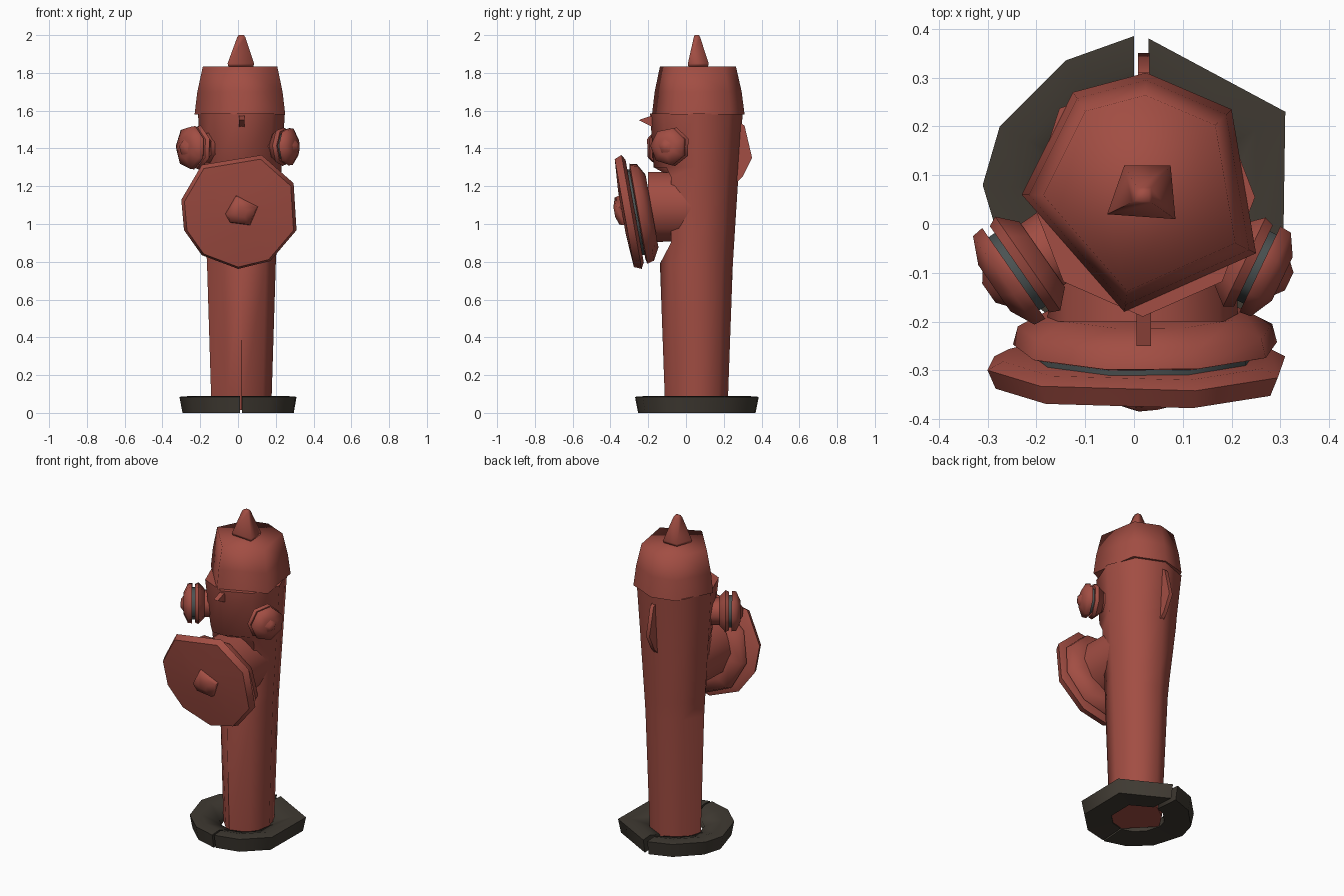
import bpy, bmesh, math
from mathutils import Vector

cube = bpy.data.objects.get("Cube")
if cube:
    bpy.data.objects.remove(cube, do_unlink=True)


def material(name, rgb):
    m = bpy.data.materials.new(name)
    m.use_nodes = True
    m.diffuse_color = (*rgb, 1)
    m.node_tree.nodes["Principled BSDF"].inputs["Base Color"].default_value = (*rgb, 1)
    return m


RED = material("weathered red", (0.36, 0.075, 0.056))
DARK = material("dark base", (0.05, 0.042, 0.032))
GREY = material("gasket grey", (0.07, 0.085, 0.085))


def loft(name, rings, mat, smooth=60):
    """Skin matching rings, cap both ends, smooth below the given angle."""
    bm = bmesh.new()
    rows = [[bm.verts.new(p) for p in ring] for ring in rings]
    n = len(rows[0])
    bm.faces.new(rows[0])
    bm.faces.new(rows[-1])
    for a, b in zip(rows, rows[1:]):
        for i in range(n):
            j = (i + 1) % n
            bm.faces.new((a[i], a[j], b[j], b[i]))
    bmesh.ops.recalc_face_normals(bm, faces=bm.faces)
    mesh = bpy.data.meshes.new(name)
    bm.to_mesh(mesh)
    bm.free()
    mesh.materials.append(mat)
    mesh.polygons.foreach_set("use_smooth", [True] * len(mesh.polygons))
    mesh.set_sharp_from_angle(angle=math.radians(smooth))
    obj = bpy.data.objects.new(name, mesh)
    bpy.context.collection.objects.link(obj)


def even(sides, start=0):
    return [start + 360 * i / sides for i in range(sides)]


def turned(name, centre, axis, profile, angles, mat):
    """Polygonal turned part: profile of (distance along axis, radius)."""
    q = Vector(axis).normalized().to_track_quat('Z', 'Y')
    rings = []
    for d, r in profile:
        rings.append([Vector(centre) + q @ Vector((r * math.cos(t), r * math.sin(t), d))
                      for t in map(math.radians, angles)])
    loft(name, rings, mat)


# Column: tapered body, cut back behind the outlet, flattened corners near the foot
def column_ring(z, rx, ry, flat, front=-1.0):
    ring = []
    for i in range(8):
        t = math.tau * i / 8
        k = {5: 1 - 0.28 * flat, 3: 1.05 - 0.2 * flat}.get(i, 1)
        ring.append(Vector((0.018 + k * rx * math.cos(t),
                            max(front, 0.055 + k * ry * math.sin(t)), z)))
    return ring


loft("column", [column_ring(0.015, 0.158, 0.165, 1), column_ring(0.79, 0.182, 0.193, 0.7),
                column_ring(0.9, 0.188, 0.2, 0.6, -0.08), column_ring(1.25, 0.21, 0.222, 0.2, -0.08),
                column_ring(1.3, 0.212, 0.226, 0.2), column_ring(1.585, 0.23, 0.245, 0)], RED)

# Bonnet: irregular polygon drawn in towards the top, softly shaded
outline = [(0.025, 0.31), (0.2, 0.235), (0.25, -0.06), (-0.02, -0.18), (-0.23, 0.06), (-0.125, 0.27)]


def scaled(points, cx, cy, s, z):
    return [Vector((cx + (x - cx) * s, cy + (y - cy) * s, z)) for x, y in points]


loft("bonnet", [scaled(outline, 0.015, 0.055, s, z)
                for z, s in ((1.58, 1.0), (1.7, 0.94), (1.835, 0.82))], RED, 89)

# Top spindle
foot = [(-0.055, 0.02), (0.085, 0.01), (0.075, 0.12), (-0.02, 0.12)]
loft("top_spindle", [scaled(foot, 0.018, 0.055, s, z)
                     for z, s in ((1.835, 0.95), (1.85, 1.0), (1.99, 0.3), (2.0, 0.2))], RED, 100)

# Base ring in two halves with a narrow split at front and back
halves = {
    "base_right": [(0.0, 0.385), (-0.14, 0.335), (-0.275, 0.2), (-0.31, 0.08),
                   (-0.25, -0.12), (-0.13, -0.23), (0.01, -0.27)],
    "base_left": [(0.03, 0.38), (0.31, 0.23), (0.305, -0.1), (0.17, -0.23), (0.02, -0.265)],
}
for name, pts in halves.items():
    sections = []
    for x, y in pts:
        dx, dy = x - 0.015, y - 0.055
        sections.append([Vector((x if abs(dx) < 0.02 else 0.015 + dx * s, 0.055 + dy * s, z))
                         for s, z in ((0.95, 0.0), (1.0, 0.085), (0.8, 0.09), (0.47, 0.055), (0.47, 0.01))])
    loft(name, sections, DARK, 75)

# Large front outlet: barrel, flange, gasket, tilted cap and nut
tilt = (0, -0.985, -0.175)
turned("front_barrel", (0.018, 0.05, 1.09), (0, -1, 0), [(0, 0.19), (0.25, 0.195)], even(10), RED)
turned("front_flange", (0.025, -0.225, 1.065), tilt,
       [(-0.045, 0.2), (-0.01, 0.265), (0.028, 0.275), (0.034, 0.25)], even(9, 27), RED)
turned("front_gasket", (0.02, -0.25, 1.07), tilt, [(0, 0.235), (0.05, 0.235)], even(9, 27), GREY)
turned("front_cap", (0.012, -0.285, 1.075), tilt,
       [(-0.012, 0.285), (0.005, 0.317), (0.044, 0.3), (0.056, 0.12)],
       (-160, -130, -92, -60, -20, 27, 69, 130, 170), RED)
turned("front_nut", (0.02, -0.335, 1.07), tilt, [(0, 0.09), (0.03, 0.08), (0.045, 0.03)],
       (15, 110, 190, 225, 300), RED)

# Two smaller side outlets
for side, centre, axis, size in (("right", (-0.215, -0.085, 1.405), (-0.82, -0.57, 0), 1.0),
                                 ("left", (0.228, -0.074, 1.41), (0.9, -0.43, 0), 0.86)):
    def part(label, profile, mat, sides=7):
        turned(side + label, centre, axis, [(d, r * size) for d, r in profile], even(sides, 23), mat)
    part("_outlet_neck", [(-0.13, 0.08), (-0.02, 0.08)], RED)
    part("_outlet_flange", [(-0.035, 0.085), (0.0, 0.122), (0.02, 0.112)], RED)
    part("_outlet_gasket", [(0.015, 0.095), (0.042, 0.095)], GREY)
    part("_outlet_cap", [(0.035, 0.118), (0.06, 0.115), (0.085, 0.06)], RED)
    part("_outlet_nut", [(0.078, 0.055), (0.1, 0.025)], RED, 5)


# Thin fins on the back and at the front under the bonnet
def fin(name, pts, half):
    loft(name, [[Vector((0.02 + o, y, z)) for y, z in pts] for o in (-half, half)], RED)


fin("back_fin", [(0.27, 1.55), (0.31, 1.52), (0.35, 1.35), (0.3, 1.25), (0.25, 1.2)], 0.012)
fin("front_fin", [(-0.15, 1.585), (-0.25, 1.55), (-0.15, 1.5)], 0.015)
